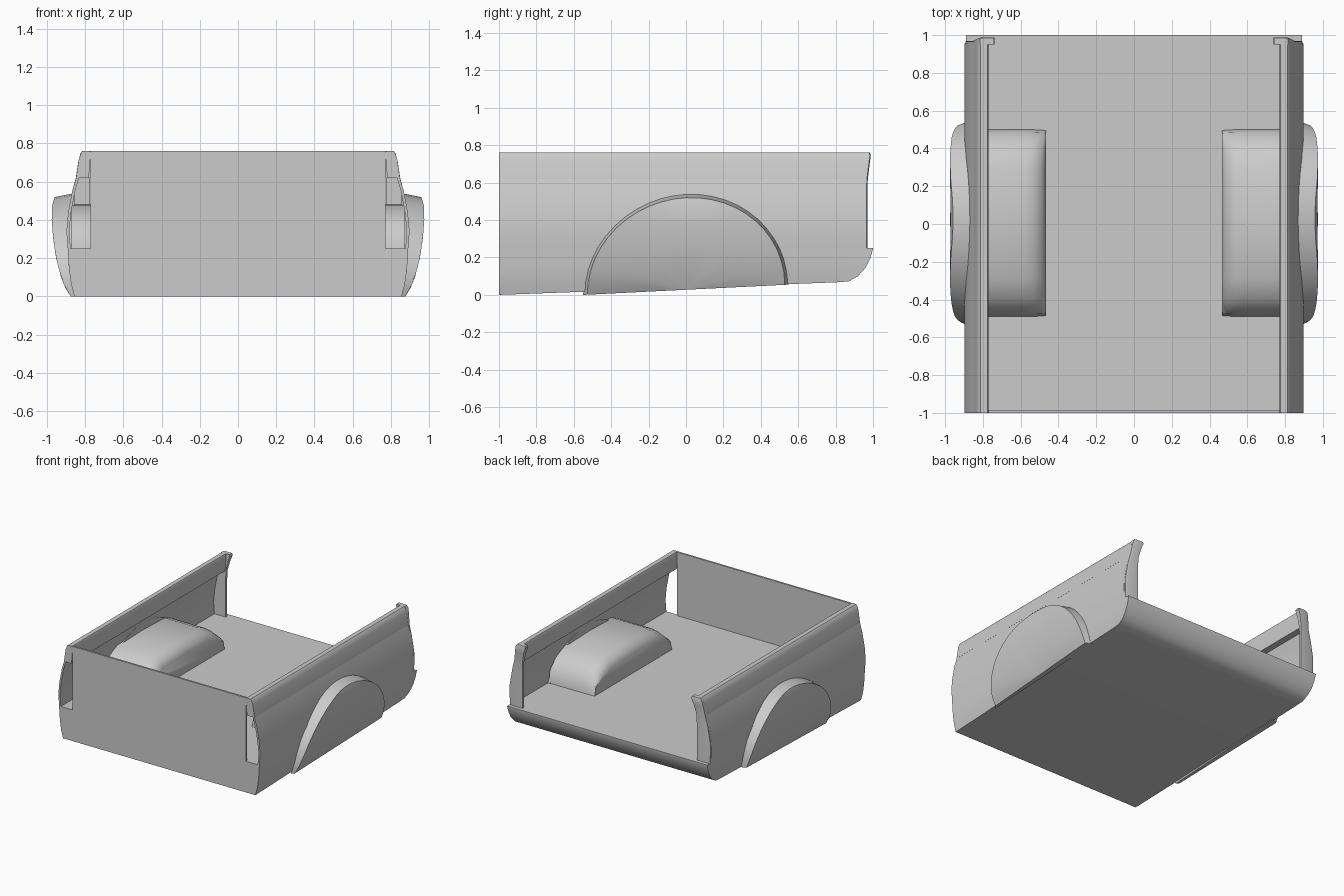
import bpy, bmesh
from math import sin, cos, pi, radians

cube = bpy.data.objects.get("Cube")
if cube:
    bpy.data.objects.remove(cube, do_unlink=True)

grey = bpy.data.materials.new("body grey")
grey.use_nodes = True
grey.diffuse_color = (0.6, 0.6, 0.6, 1)
grey.node_tree.nodes["Principled BSDF"].inputs["Base Color"].default_value = (0.6, 0.6, 0.6, 1)


def finish(name, bm, angle=35):
    """Turn a bmesh into a shaded object."""
    bmesh.ops.remove_doubles(bm, verts=bm.verts, dist=0.0005)
    bmesh.ops.recalc_face_normals(bm, faces=bm.faces)
    mesh = bpy.data.meshes.new(name)
    bm.to_mesh(mesh)
    bm.free()
    mesh.materials.append(grey)
    ob = bpy.data.objects.new(name, mesh)
    bpy.context.collection.objects.link(ob)
    bpy.ops.object.select_all(action='DESELECT')
    ob.select_set(True)
    bpy.context.view_layer.objects.active = ob
    bpy.ops.object.shade_smooth_by_angle(angle=radians(angle))
    return ob


def loft(name, rings, angle=35):
    """Skin closed rings of points and cap both ends."""
    bm = bmesh.new()
    rows = [[bm.verts.new(p) for p in ring] for ring in rings]
    n = len(rows[0])
    for a, b in zip(rows, rows[1:]):
        for i in range(n):
            j = (i + 1) % n
            bm.faces.new((a[i], a[j], b[j], b[i]))
    bm.faces.new(rows[0])
    bm.faces.new(rows[-1])
    return finish(name, bm, angle)


def interp(table, v):
    """Piecewise linear lookup."""
    if v <= table[0][0]:
        return table[0][1]
    for (a, p), (b, q) in zip(table, table[1:]):
        if v <= b:
            return p + (q - p) * (v - a) / (b - a)
    return table[-1][1]


def bottom(y):
    return 0.0275 + 0.05 * y


# Bed floor: tapered sides, underside sweeping up at the tail
body_width = [(0, 0.855), (0.06, 0.872), (0.15, 0.885), (0.25, 0.89)]
underside = [(-1, 0), (0, 0.037), (0.8, 0.067), (0.87, 0.072), (0.92, 0.1),
             (0.96, 0.145), (0.985, 0.195), (1, 0.245)]
rings = []
for y, low in underside:
    levels = [low + (0.25 - low) * k / 4 for k in range(5)]
    half = [(interp(body_width, z), z) for z in levels]
    rings.append([(x, y, z) for x, z in half] + [(-x, y, z) for x, z in reversed(half)])
loft("bed_floor", rings)

# Front wall: thin upright sheet
rings = []
for z in (0.25, 0.76):
    rings.append([(-0.77, -1, z), (0.77, -1, z), (0.77, -0.985, z), (-0.77, -0.985, z)])
loft("front_wall", rings)

# Cross-sections (x, z) of the side parts
panel_outer = [(0.89, 0.25), (0.897, 0.34), (0.888, 0.44), (0.867, 0.55), (0.845, 0.625)]
panel = panel_outer + [(x - 0.015, z) for x, z in reversed(panel_outer)]
rail = [(0.78, 0.62), (0.847, 0.62), (0.832, 0.72), (0.82, 0.752), (0.812, 0.76),
        (0.775, 0.76), (0.77, 0.75)]
post_levels = [(0.25, 0.775, 0.89, 0.97), (0.4, 0.775, 0.893, 0.97),
               (0.55, 0.775, 0.867, 0.97), (0.62, 0.773, 0.848, 0.972),
               (0.7, 0.755, 0.836, 0.982), (0.745, 0.738, 0.825, 0.988),
               (0.76, 0.742, 0.815, 0.984)]
# Wheel housing outline (y, z) and rounded inner edge (inset, x)
housing = [(-0.49, 0.25), (-0.475, 0.35), (-0.4, 0.42), (-0.29, 0.475), (0, 0.483),
           (0.29, 0.475), (0.41, 0.42), (0.485, 0.35), (0.5, 0.25)]
housing_steps = [(1, 0.87), (1, 0.58), (0.95, 0.53), (0.84, 0.49), (0.66, 0.465)]
fender_bulge = [(0, 0.875), (0.05, 0.905), (0.1, 0.925), (0.2, 0.951), (0.3, 0.966),
                (0.4, 0.974), (0.48, 0.972), (0.52, 0.958)]


def fender(name, s):
    """Half-round flare with a bulged face and a sloping rim."""
    bm = bmesh.new()
    steps, rows = 24, []
    for scale, flare in ((1, False), (0.96, True), (0.87, True), (0.7, True),
                         (0.5, True), (0.25, True), (0, True)):
        row = []
        for i in range(steps + 1):
            t = pi * i / steps
            y = 0.55 * scale * cos(t)
            z = bottom(y) + 0.5125 * scale * sin(t)
            x = interp(fender_bulge, z) if flare else 0.855
            row.append(bm.verts.new((s * x, y, z)))
        rows.append(row)
    for a, b in zip(rows, rows[1:]):
        for i in range(steps):
            bm.faces.new((a[i], a[i + 1], b[i + 1], b[i]))
    bm.faces.new([r[0] for r in rows] + [r[-1] for r in reversed(rows[:-1])])
    bm.faces.new(rows[0])
    return finish(name, bm, 40)


for side, s in (("left", 1), ("right", -1)):
    # Side panel and the box rail along its top
    loft(side + "_side_panel", [[(s * x, y, z) for x, z in panel] for y in (-1, 0.955)])
    loft(side + "_top_rail", [[(s * x, y, z) for x, z in rail] for y in (-1, 0.96)])
    # Tail post closing the back end of the panel
    loft(side + "_tail_post",
         [[(s * a, 0.95, z), (s * b, 0.95, z), (s * b, y - 0.005, z),
           (s * (b - 0.015), y, z), (s * a, y, z)] for z, a, b, y in post_levels])
    # Inner wheel housing
    loft(side + "_wheel_housing",
         [[(s * x, y * (0.97 + 0.03 * k), 0.25 + (z - 0.25) * k) for y, z in housing]
          for k, x in housing_steps], 45)
    fender(side + "_fender", s)
